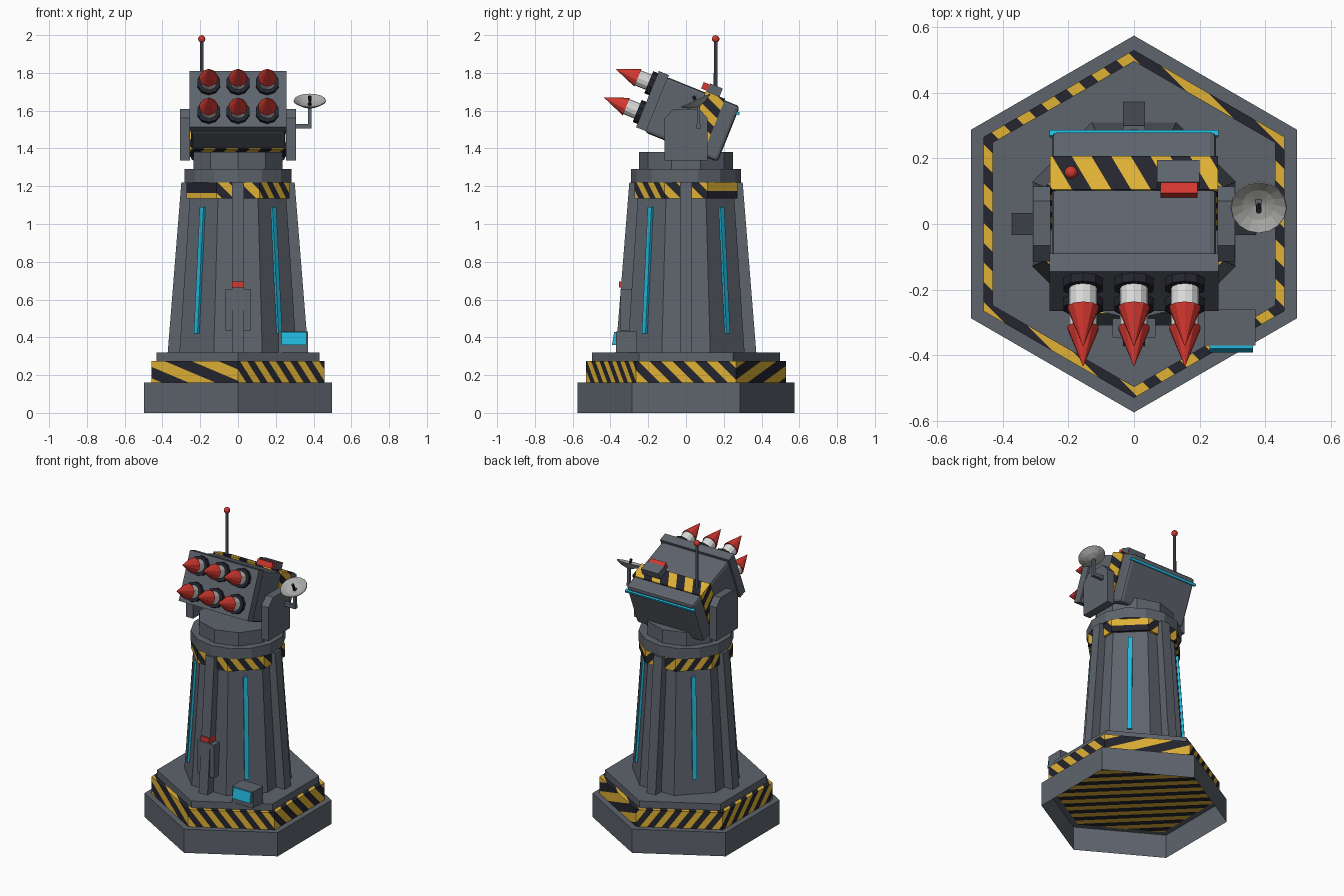
import bpy, bmesh, math
from mathutils import Matrix, Vector

if "Cube" in bpy.data.objects:
    bpy.data.objects.remove(bpy.data.objects["Cube"])

def material(name, r, g, b):
    m = bpy.data.materials.new(name)
    m.diffuse_color = (r, g, b, 1)
    m.use_nodes = True
    m.node_tree.nodes["Principled BSDF"].inputs["Base Color"].default_value = m.diffuse_color
    return m

GREY = material("steel_grey", .112, .128, .152)
YELLOW = material("hazard_yellow", .74, .44, .035)
DARK = material("near_black", .018, .018, .028)
BLUE = material("glow_blue", .015, .48, .72)
RED = material("signal_red", .66, .04, .03)
WHITE = material("missile_white", .70, .70, .69)
PALE = material("dish_grey", .42, .42, .41)
I = Matrix.Identity(4)

def mesh(name, verts, faces, mat, M=I):
    me = bpy.data.meshes.new(name)
    me.from_pydata([M @ Vector(v) for v in verts], [], faces)
    bm = bmesh.new()
    bm.from_mesh(me)
    bmesh.ops.recalc_face_normals(bm, faces=bm.faces)
    bm.to_mesh(me)
    bm.free()
    me.materials.append(mat)
    ob = bpy.data.objects.new(name, me)
    bpy.context.collection.objects.link(ob)
    return ob

def loft(name, n, rings, mat, M=I, phase=0.0, bottom=True, top=True):
    """Stack of n-sided rings (radius, z); first corner on +y."""
    verts, faces = [], []
    for r, z in rings:
        for i in range(n):
            a = math.pi / 2 + phase + 2 * math.pi * i / n
            verts.append((r * math.cos(a), r * math.sin(a), z))
    for k in range(len(rings) - 1):
        for i in range(n):
            j = (i + 1) % n
            faces.append((k*n + i, k*n + j, (k+1)*n + j, (k+1)*n + i))
    if bottom:
        faces.append(tuple(range(n))[::-1])
    if top:
        faces.append(tuple(range((len(rings)-1) * n, len(rings) * n)))
    return mesh(name, verts, faces, mat, M)

def extrude_x(name, profile, x0, x1, mat, M=I):
    """Extrude a (y, z) outline along x."""
    n = len(profile)
    verts = [(x, y, z) for x in (x0, x1) for y, z in profile]
    faces = [tuple(range(n))[::-1], tuple(range(n, 2 * n))]
    faces += [(i, (i+1) % n, n + (i+1) % n, n + i) for i in range(n)]
    return mesh(name, verts, faces, mat, M)

def box(name, x0, x1, y0, y1, z0, z1, mat, M=I, bevel=0):
    ob = extrude_x(name, [(y0, z0), (y1, z0), (y1, z1), (y0, z1)], x0, x1, mat, M)
    if bevel:
        b = ob.modifiers.new("bevel", 'BEVEL')
        b.width, b.segments = bevel, 2
    return ob

def hazard(ob, width=.06):
    """Cut diagonal bands across x+y+z and paint them alternately."""
    me = ob.data
    me.materials.append(DARK)
    bm = bmesh.new()
    bm.from_mesh(me)
    n = Vector((1, 1, 1))
    for k in range(-40, 41):
        bmesh.ops.bisect_plane(bm, geom=bm.verts[:] + bm.edges[:] + bm.faces[:],
                               plane_co=n * (k * width / 3), plane_no=n)
    for f in bm.faces:
        f.material_index = math.floor(f.calc_center_median().dot(n) / width) % 2
    bm.to_mesh(me)
    bm.free()

# Hexagonal base, open underneath
loft("base", 6, [(.574, 0), (.574, .16)], GREY, bottom=False)
hazard(loft("base_stripe_tier", 6, [(.53, .157), (.53, .275)], YELLOW))
loft("base_top_tier", 6, [(.497, .275), (.497, .32)], GREY)

# Octagonal tower with striped collar
P8, C8 = math.pi / 8, math.cos(math.pi / 8)
loft("tower", 8, [(.31 / C8, .32), (.25 / C8, 1.22)], GREY, phase=P8)
hazard(loft("tower_stripe_band", 8, [(.272 / C8, 1.135), (.272 / C8, 1.22)], YELLOW, phase=P8))

def flat(z):
    return .31 - .06 * (z - .32) / .9

# Ribs on the straight sides, light strips on the diagonal sides
for i in range(4):
    R = Matrix.Rotation(i * math.pi / 2, 4, 'Z')
    extrude_x(f"tower_rib_{i}", [(-.2, .3), (-.372, .32), (-.30, 1.22), (-.2, 1.22)],
              -.033, .033, GREY, R)
    D = Matrix.Rotation((i + .5) * math.pi / 2, 4, 'Z')
    a, b = flat(.42), flat(1.09)
    extrude_x(f"light_strip_{i}", [(.01 - a, .42), (-.014 - a, .42), (-.014 - b, 1.09), (.01 - b, 1.09)],
              -.014, .014, BLUE, D)

# Turntable
loft("collar", 14, [(.29, 1.22), (.29, 1.29)], GREY)
loft("turntable", 10, [(.248, 1.29), (.248, 1.38)], GREY)

# Front service panel and side console
box("service_panel", -.065, .065, -.346, -.27, .435, .655, GREY)
box("service_panel_light", -.033, .033, -.354, -.27, .663, .695, RED)
box("console", .215, .37, -.37, -.26, .32, .43, GREY)
extrude_x("console_screen", [(-.37, .36), (-.392, .36), (-.38, .428), (-.37, .428)], .23, .362, BLUE)

# Launcher cradle arms
for s, side in ((-1, "left"), (1, "right")):
    extrude_x(f"cradle_{side}", [(-.115, 1.335), (.115, 1.335), (.115, 1.56), (.07, 1.61),
                                 (-.065, 1.61), (-.115, 1.56)], s * .255, s * .308, GREY)

# Launcher pod, tilted up: local -y is the firing direction
L = Matrix.Translation((0, 0, 1.55)) @ Matrix.Rotation(math.radians(-22), 4, 'X')
box("pod", -.25, .25, -.18, .238, -.142, .174, GREY, L, bevel=.018)
box("pod_front_plate", -.257, .257, -.231, -.173, -.134, .187, GREY, L)
hazard(box("pod_stripe_band", -.256, .256, .04, .15, -.15, .182, YELLOW, L))
box("pod_rear_light", -.257, .257, .232, .25, .128, .144, BLUE, L)
box("sensor", .07, .2, .046, .118, .17, .228, GREY, L)
box("sensor_light", .08, .193, .012, .046, .185, .222, RED, L)

# Six missiles in dark collars
for row, v in enumerate((-.052, .112)):
    for col, x in enumerate((-.155, 0, .155)):
        T = L @ Matrix.Translation((x, 0, v)) @ Matrix.Rotation(math.pi / 2, 4, 'X')
        tag = f"{row}_{col}"
        loft("tube_ring_" + tag, 10, [(.063, .22), (.063, .258)], DARK, T)
        loft("missile_body_" + tag, 12, [(.043, .23), (.043, .325)], WHITE, T)
        loft("missile_nose_" + tag, 10, [(.05, .32), (.0008, .446)], RED, T)

# Antenna
A = Matrix.Translation((-.192, .157, 0))
loft("antenna_mast", 8, [(.011, 1.65), (.009, 1.975)], GREY, A)
loft("antenna_ball", 10, [(.02 * math.sin(t * math.pi / 6) + .0003, 1.98 - .02 * math.cos(t * math.pi / 6))
                          for t in range(7)], RED, A)

# Radar dish on a bent arm
box("dish_arm", .30, .388, .055, .077, 1.505, 1.53, GREY)
box("dish_post", .37, .388, .057, .075, 1.505, 1.64, GREY)
K = Matrix.Translation((.38, .06, 1.632)) @ Matrix.Rotation(math.radians(24), 4, 'X')
loft("dish", 16, [(.012, -.012), (.05, .0), (.086, .022), (.084, .026), (.05, .006), (.01, -.004)], PALE, K)
loft("dish_feed", 8, [(.007, -.004), (.009, .05)], DARK, K)
